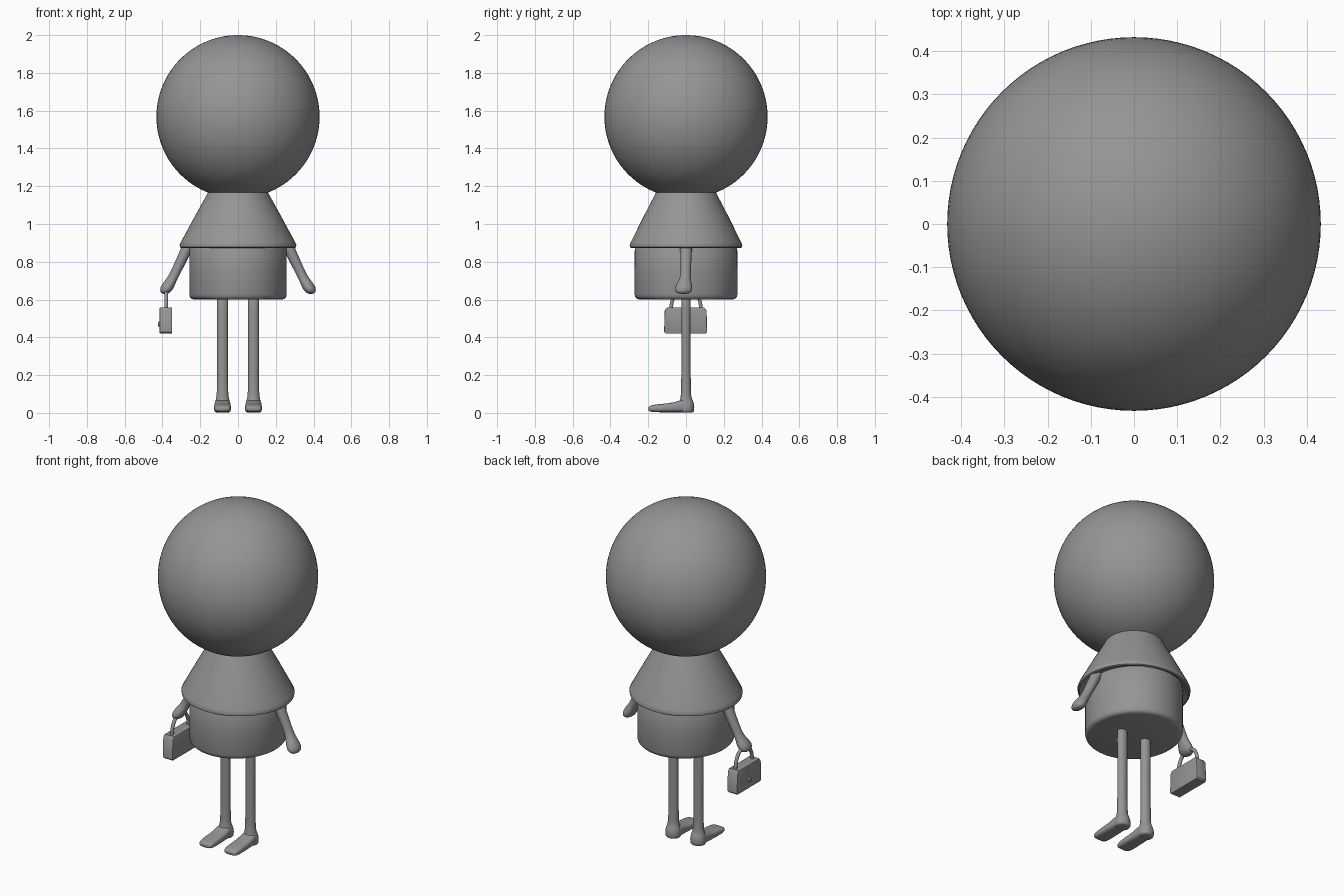
import bpy, bmesh, math
from mathutils import Vector

if "Cube" in bpy.data.objects:
    bpy.data.objects.remove(bpy.data.objects["Cube"])

GREY = bpy.data.materials.new("dark_grey")
GREY.diffuse_color = (0.3, 0.3, 0.3, 1)
GREY.use_nodes = True
GREY.node_tree.nodes["Principled BSDF"].inputs["Base Color"].default_value = GREY.diffuse_color


def finish(name, bm, mirror=False, subsurf=0, angle=40):
    bmesh.ops.recalc_face_normals(bm, faces=bm.faces)
    me = bpy.data.meshes.new(name)
    bm.to_mesh(me)
    bm.free()
    me.materials.append(GREY)
    ob = bpy.data.objects.new(name, me)
    bpy.context.collection.objects.link(ob)
    bpy.ops.object.select_all(action='DESELECT')
    ob.select_set(True)
    bpy.context.view_layer.objects.active = ob
    bpy.ops.object.shade_smooth_by_angle(angle=math.radians(angle))
    if mirror:
        ob.modifiers.new("Mirror", 'MIRROR')
    if subsurf:
        sub = ob.modifiers.new("Smooth", 'SUBSURF')
        sub.levels = sub.render_levels = subsurf
    return ob


def loft(name, rings, u=(1, 0, 0), v=(0, 1, 0), n=24, square=1.0, **kw):
    """Skin rings (x, y, z, radius along u, radius along v), capped; square < 1 makes them boxier."""
    bm = bmesh.new()
    u, v = Vector(u), Vector(v)
    power = lambda t: math.copysign(abs(t) ** square, t)
    loops = []
    for x, y, z, ru, rv in rings:
        angs = [2 * math.pi * i / n for i in range(n)]
        loops.append([bm.verts.new(Vector((x, y, z)) + u * ru * power(math.cos(a)) + v * rv * power(math.sin(a)))
                      for a in angs])
    for a, b in zip(loops, loops[1:]):
        for i in range(n):
            j = (i + 1) % n
            bm.faces.new((a[i], a[j], b[j], b[i]))
    bm.faces.new(loops[0])
    bm.faces.new(loops[-1])
    return finish(name, bm, **kw)


# head
bm = bmesh.new()
bmesh.ops.create_uvsphere(bm, u_segments=96, v_segments=48, radius=0.432)
bmesh.ops.translate(bm, verts=bm.verts, vec=(0, 0, 1.568))
finish("head", bm)

# cape with rolled hem
loft("cape", [(0, 0, z, r, r * k) for z, r, k in (
    (0.89, 0.24, 1), (0.884, 0.275, 0.98), (0.876, 0.288, 0.97), (0.873, 0.298, 0.97),
    (0.877, 0.307, 0.965), (0.889, 0.309, 0.965), (0.905, 0.302, 0.965),
    (1.04, 0.229, 0.98), (1.17, 0.157, 1), (1.22, 0.13, 1))], n=64)

# torso
loft("torso", [(0, 0, z, r, r * 1.055) for z, r in (
    (0.601, 0.235), (0.604, 0.246), (0.612, 0.254), (0.626, 0.258),
    (0.75, 0.258), (0.885, 0.257), (0.93, 0.23))], n=64)

# legs with rounded heels
loft("legs", [(0.082, y, z, rx, ry) for y, z, rx, ry in (
    (0.002, 0.001, 0.036, 0.036), (0.002, 0.008, 0.044, 0.041), (0.003, 0.03, 0.045, 0.042),
    (0.003, 0.055, 0.041, 0.039), (0.0, 0.075, 0.034, 0.030), (0.0, 0.10, 0.029, 0.026),
    (0.0, 0.3, 0.029, 0.024), (0.0, 0.60, 0.030, 0.025), (0.0, 0.62, 0.030, 0.025))],
    mirror=True, subsurf=1, angle=180)

# feet: heel to toe, flat soles
loft("feet", [(0.082, y, z, w, h) for y, z, w, h in (
    (0.03, 0.032, 0.028, 0.028), (0.01, 0.036, 0.040, 0.034), (-0.02, 0.037, 0.044, 0.034),
    (-0.05, 0.031, 0.044, 0.028), (-0.09, 0.027, 0.045, 0.024), (-0.14, 0.025, 0.046, 0.022),
    (-0.18, 0.023, 0.044, 0.019), (-0.195, 0.022, 0.037, 0.013), (-0.199, 0.022, 0.026, 0.007))],
    v=(0, 0, 1), square=0.65, mirror=True, subsurf=1, angle=180)

# arms ending in mitten hands
loft("arms", [
    (0.235, 0, 0.95, 0.034, 0.033), (0.270, 0, 0.87, 0.033, 0.032), (0.308, 0, 0.79, 0.030, 0.028),
    (0.342, -0.002, 0.72, 0.027, 0.026), (0.360, -0.008, 0.695, 0.033, 0.036),
    (0.376, -0.013, 0.663, 0.037, 0.048), (0.383, -0.013, 0.642, 0.030, 0.045),
    (0.386, -0.013, 0.629, 0.015, 0.025)], mirror=True, subsurf=1, angle=180)

# handbag: chamfered side outline, extruded across its thickness
half = [(0.106, 0.42), (0.114, 0.428), (0.111, 0.542), (0.097, 0.559)]
outline = half + [(-y, z) for y, z in reversed(half)]
bm = bmesh.new()
face = bm.faces.new([bm.verts.new((-0.415, y - 0.002, z)) for y, z in outline])
ext = bmesh.ops.extrude_face_region(bm, geom=[face])
bmesh.ops.translate(bm, vec=(0.066, 0, 0), verts=[g for g in ext["geom"] if isinstance(g, bmesh.types.BMVert)])
bm.faces.ensure_lookup_table()
bmesh.ops.bevel(bm, geom=[e for e in bm.edges if any(len(f.verts) > 4 for f in e.link_faces)],
                offset=0.005, segments=2, profile=0.5, affect='EDGES')
finish("bag", bm)

# bag clasp
bm = bmesh.new()
bmesh.ops.create_cone(bm, cap_ends=True, segments=16, radius1=0.016, radius2=0.011, depth=0.012)
for vert in bm.verts:
    x, y, z = vert.co
    vert.co = (-0.417 - z, y - 0.002, 0.47 + x)
finish("bag_clasp", bm)

# bag handle
cu = bpy.data.curves.new("bag_handle", 'CURVE')
cu.dimensions = '3D'
cu.bevel_depth = 0.010
cu.bevel_resolution = 3
cu.use_fill_caps = True
cu.materials.append(GREY)
sp = cu.splines.new('BEZIER')
pts = [(-0.080, 0.55), (-0.070, 0.60), (-0.042, 0.64), (0, 0.652),
       (0.042, 0.64), (0.070, 0.60), (0.080, 0.55)]
sp.bezier_points.add(len(pts) - 1)
for p, (y, z) in zip(sp.bezier_points, pts):
    p.co = (-0.38, y, z)
    p.handle_left_type = p.handle_right_type = 'AUTO'
ob = bpy.data.objects.new("bag_handle", cu)
bpy.context.collection.objects.link(ob)
